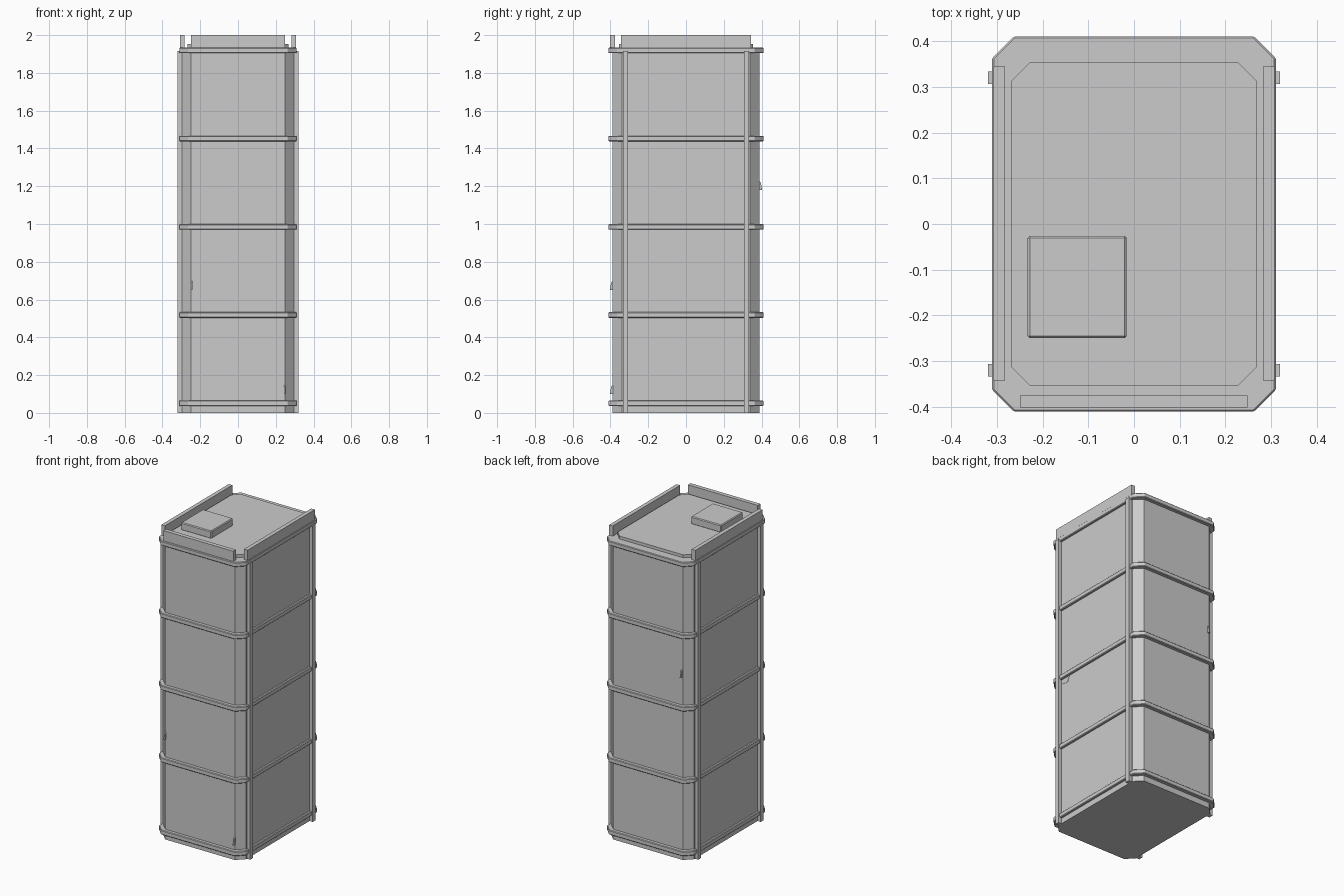
import bpy, bmesh

if "Cube" in bpy.data.objects:
    bpy.data.objects.remove(bpy.data.objects["Cube"])


def finish(name, bm, bevel=0.0):
    bmesh.ops.recalc_face_normals(bm, faces=bm.faces[:])
    mesh = bpy.data.meshes.new(name)
    bm.to_mesh(mesh)
    bm.free()
    ob = bpy.data.objects.new(name, mesh)
    bpy.context.collection.objects.link(ob)
    if bevel:
        mod = ob.modifiers.new("Bevel", 'BEVEL')
        mod.width = bevel
        mod.segments = 1
    return ob


def box(name, x0, x1, y0, y1, z0, z1, bevel=0.0):
    bm = bmesh.new()
    bmesh.ops.create_cube(bm, size=1)
    for v in bm.verts:
        v.co.x = x1 if v.co.x > 0 else x0
        v.co.y = y1 if v.co.y > 0 else y0
        v.co.z = z1 if v.co.z > 0 else z0
    return finish(name, bm, bevel)


def prism(name, pts, offset, bevel=0.0):
    bm = bmesh.new()
    face = bm.faces.new([bm.verts.new(p) for p in pts])
    ext = bmesh.ops.extrude_face_region(bm, geom=[face])
    verts = [g for g in ext["geom"] if isinstance(g, bmesh.types.BMVert)]
    # the starting face stays as the base cap
    if not any(len(e.link_faces) == 1 for e in bm.edges):
        pass
    else:
        bmesh.ops.holes_fill(bm, edges=[e for e in bm.edges if len(e.link_faces) == 1])
    bmesh.ops.translate(bm, verts=verts, vec=offset)
    return finish(name, bm, bevel)


def octagon(name, hx, hy, c, z0, z1, bevel=0.0):
    pts = [(hx, c - hy, z0), (hx, hy - c, z0), (hx - c, hy, z0), (c - hx, hy, z0),
           (-hx, hy - c, z0), (-hx, c - hy, z0), (c - hx, -hy, z0), (hx - c, -hy, z0)]
    return prism(name, pts, (0, 0, z1 - z0), bevel)


# Main cabinet with chamfered corners
octagon("cabinet_body", 0.297, 0.388, 0.048, 0, 1.915)

# Horizontal reinforcing bands
for i in range(5):
    z = 0.051 + i * 0.467
    octagon("band_%d" % i, 0.311, 0.411, 0.048, z - 0.015, z + 0.015, 0.004)

# Raised roof panel
octagon("roof_panel", 0.268, 0.354, 0.04, 1.93, 1.953)

# Vertical side straps and roof side rails
for s, side in ((-1, "left"), (1, "right")):
    xs = sorted((s * 0.28, s * 0.32))
    for t, end in ((-1, "front"), (1, "back")):
        box("strap_%s_%s" % (side, end), *xs, t * 0.32 - 0.014, t * 0.32 + 0.014, 0, 1.915)
    xs = sorted((s * 0.282, s * 0.308))
    box("roof_rail_" + side, *xs, -0.343, 0.345, 1.93, 2.0)

# Front roof rail and offset hatch
box("roof_rail_front", -0.25, 0.248, -0.402, -0.375, 1.93, 2.0)
box("roof_hatch", -0.233, -0.016, -0.25, -0.026, 1.95, 2.0, 0.005)

# Small bent chips on the front and back panels
for i, (x, z, y) in enumerate(((0.243, 0.10, -1), (-0.25, 0.65, -1), (-0.245, 1.18, 1))):
    prism("chip_%d" % i, [(x, y * 0.38, z), (x, y * 0.403, z), (x, y * 0.396, z + 0.04),
                          (x, y * 0.38, z + 0.055)], (0.008, 0, 0))

# Thin peeled flap on the right panel
prism("side_flap", [(0.295, -0.30, 0.94), (0.295, -0.25, 0.93),
                    (0.295, -0.235, 0.965), (0.295, -0.30, 0.965)], (0.004, 0, 0))
